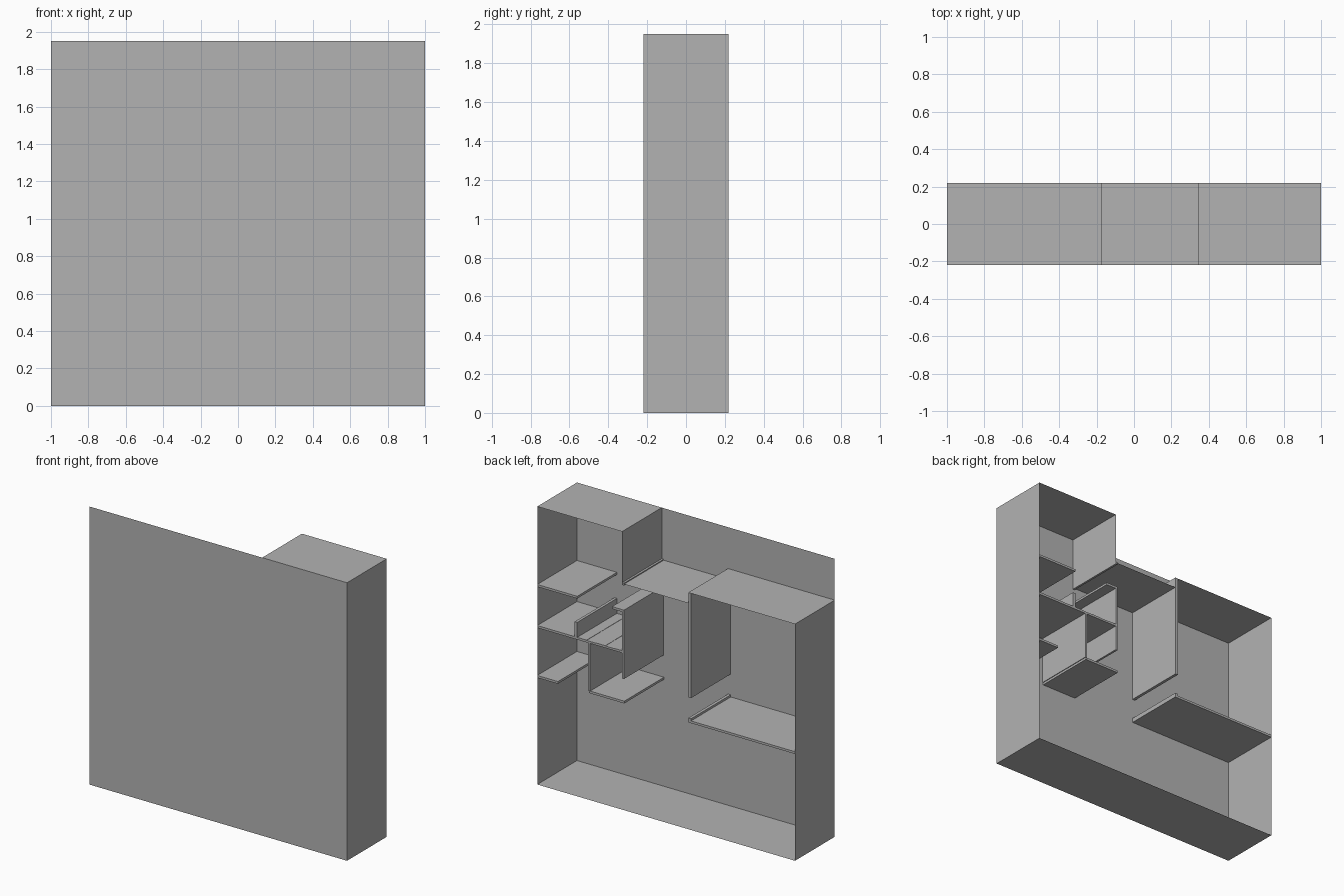
import bpy
import bmesh

cube = bpy.data.objects.get("Cube")
if cube:
    bpy.data.objects.remove(cube, do_unlink=True)

grey = bpy.data.materials.new("plain grey")
grey.use_nodes = True
COLOUR = (0.45, 0.45, 0.45, 1)
grey.diffuse_color = COLOUR
grey.node_tree.nodes["Principled BSDF"].inputs["Base Color"].default_value = COLOUR

DEPTH = 0.22          # half the depth of the house
LOW, MID, HIGH = 0.765, 1.115, 1.403   # floor levels
SLAB = 0.016


def finish(name, bm):
    mesh = bpy.data.meshes.new(name)
    bm.to_mesh(mesh)
    bm.free()
    mesh.materials.append(grey)
    obj = bpy.data.objects.new(name, mesh)
    bpy.context.collection.objects.link(obj)


def box(name, x0, x1, z0, z1):
    """Full-depth block."""
    bm = bmesh.new()
    bmesh.ops.create_cube(bm, size=1)
    for v in bm.verts:
        v.co = (x1 if v.co.x > 0 else x0, DEPTH * 2 * v.co.y,
                z1 if v.co.z > 0 else z0)
    finish(name, bm)


def sheet(name, corners):
    bm = bmesh.new()
    bm.faces.new([bm.verts.new(c) for c in corners])
    finish(name, bm)


def level(name, x0, x1, z):
    sheet(name, [(x0, -DEPTH, z), (x1, -DEPTH, z), (x1, DEPTH, z), (x0, DEPTH, z)])


def side(name, x, z0, z1):
    sheet(name, [(x, -DEPTH, z0), (x, DEPTH, z0), (x, DEPTH, z1), (x, -DEPTH, z1)])


# Outer shell, open at the back
sheet("front_wall", [(-1, -DEPTH, 0), (1, -DEPTH, 0), (1, -DEPTH, 1.95), (-1, -DEPTH, 1.95)])
level("ground_floor", -1, 1, 0)
level("tower_roof", 0.342, 1, 1.95)
level("middle_roof", -0.18, 0.335, 1.585)
level("wing_roof", -1, -0.193, 1.66)

# Side walls are interrupted by the floor slabs
side("wing_wall_lower", -1, 0, LOW - SLAB)
side("wing_wall_upper", -1, LOW, 1.66)
bounds = [0, LOW - SLAB, LOW, MID - SLAB, MID, HIGH - SLAB, HIGH, 1.66, 1.66, 1.95]
for i in range(0, len(bounds), 2):
    side(f"tower_wall_{i // 2 + 1}", 1, bounds[i], bounds[i + 1])
side("tower_inner_wall", 0.342, 1.585, 1.95)

# Floor slabs with stair openings
for name, x0, x1, top in [
    ("wing_floor", -1, -0.172, LOW),
    ("low_floor_hall", 0.325, 0.60, LOW),
    ("low_floor_edge", 0.84, 1, LOW),
    ("mid_floor", 0.69, 1, MID),
    ("high_floor", 0.69, 1, HIGH),
    ("high_floor_edge", 0.327, 0.42, HIGH),
]:
    box(name, x0, x1, top - SLAB, top)

# Shallow treads beside the middle floor
COUNT = 5
step = (0.69 - 0.327) / COUNT
for i in range(COUNT):
    x = 0.327 + i * step
    box(f"tread_{i + 1}", x, x + step, MID - SLAB, MID - 0.002 * (i % 2))

# Partitions and railing
box("wing_partition", -0.193, -0.172, 0.925, 1.66)
box("wing_sill", -0.193, -0.172, LOW, LOW + 0.015)
box("hall_partition_upper", 0.327, 0.342, MID, HIGH - SLAB)
box("hall_partition_lower", 0.327, 0.342, 0.92, MID - SLAB)
box("tower_lintel", 0.327, 0.342, 1.575, 1.592)
box("stair_partition", 0.59, 0.605, LOW, MID - SLAB)
box("stair_railing", 0.69, 0.71, MID, 1.22)
